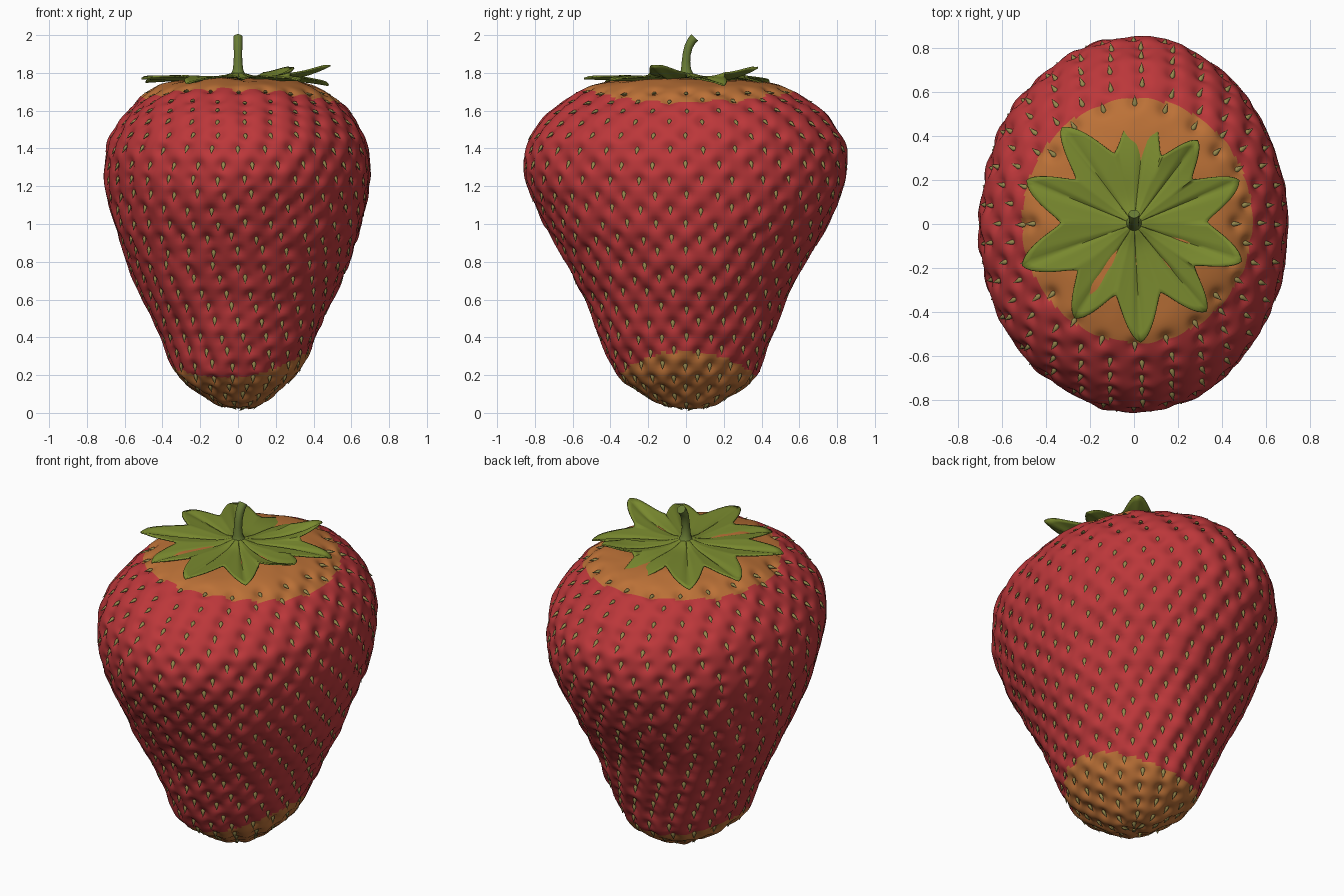
import bpy, bmesh, math, random
from mathutils import Vector, Matrix, noise, kdtree

if "Cube" in bpy.data.objects:
    bpy.data.objects.remove(bpy.data.objects["Cube"])

random.seed(4)
TAU = 2 * math.pi


def material(name, rgb):
    m = bpy.data.materials.new(name)
    m.diffuse_color = (*rgb, 1)
    m.use_nodes = True
    m.node_tree.nodes["Principled BSDF"].inputs["Base Color"].default_value = m.diffuse_color
    return m


RED = material("ripe red", (0.50, 0.038, 0.042))
ORANGE = material("unripe orange", (0.50, 0.165, 0.038))
GREEN = material("leaf green", (0.19, 0.25, 0.028))
STEM = material("stem green", (0.14, 0.20, 0.035))
SEED = material("seed olive", (0.30, 0.25, 0.075))


def finish(bm, name, mats, angle=60):
    bmesh.ops.recalc_face_normals(bm, faces=bm.faces[:])
    me = bpy.data.meshes.new(name)
    bm.to_mesh(me)
    bm.free()
    ob = bpy.data.objects.new(name, me)
    bpy.context.collection.objects.link(ob)
    for m in mats:
        me.materials.append(m)
    bpy.ops.object.select_all(action='DESELECT')
    ob.select_set(True)
    bpy.context.view_layer.objects.active = ob
    bpy.ops.object.shade_smooth_by_angle(angle=math.radians(angle))
    return ob


def skin(bm, rings, closed_start=True, closed_end=True):
    """Join closed rings of vertices; single-vertex ends become fans."""
    for a, b in zip(rings, rings[1:]):
        n = max(len(a), len(b))
        for i in range(n):
            j = (i + 1) % n
            if len(a) == 1:
                bm.faces.new((a[0], b[i], b[j]))
            elif len(b) == 1:
                bm.faces.new((a[i], a[j], b[0]))
            else:
                bm.faces.new((a[i], a[j], b[j], b[i]))


# Fruit profile: half width, half depth, height
PROFILE = [Vector(p) for p in (
    (0, 0, .02), (.10, .13, .035), (.2, .25, .1), (.315, .37, .2), (.41, .455, .4),
    (.495, .53, .6), (.585, .635, .8), (.655, .75, 1.0), (.695, .835, 1.2), (.70, .85, 1.3),
    (.685, .84, 1.42), (.65, .80, 1.5), (.58, .72, 1.6), (.47, .56, 1.7), (.33, .38, 1.75),
    (.15, .17, 1.76), (0, 0, 1.76))]
LAST = len(PROFILE) - 1


def profile(u):
    u = min(max(u, 0), LAST)
    i = min(int(u), LAST - 1)
    t = u - i
    p1, p2 = PROFILE[i], PROFILE[i + 1]
    p0 = PROFILE[i - 1] if i else Vector((-p2.x, -p2.y, p2.z))
    p3 = PROFILE[i + 2] if i + 2 <= LAST else Vector((-p1.x, -p1.y, p1.z))
    return 0.5 * (2 * p1 + (p2 - p0) * t + (2 * p0 - 5 * p1 + 4 * p2 - p3) * t * t
                  + (3 * p1 - p0 - 3 * p2 + p3) * t ** 3)


def surface(u, a):
    p = profile(u)
    return Vector((p.x * math.cos(a), p.y * math.sin(a), p.z))


def frame(u, a):
    """Point, outward normal and uphill direction on the fruit."""
    up = (surface(u + .02, a) - surface(u - .02, a)).normalized()
    side = (surface(u, a + .01) - surface(u, a - .01)).normalized()
    return surface(u, a), side.cross(up).normalized(), up


def lumps(p):
    return 0.014 * noise.noise(p * 3.5) + 0.007 * noise.noise(p * 9)


# Seed positions: staggered rows, evenly spaced along the profile
seeds = []
travelled, row, prev = 0.0, 0, profile(0)
for k in range(1, LAST * 60):
    u = k / 60
    p = profile(u)
    travelled += math.hypot((p.x + p.y - prev.x - prev.y) / 2, p.z - prev.z)
    prev = p
    if travelled < 0.045 + row * 0.082 or (p.z > 1.73):
        continue
    row += 1
    n = max(4, round(math.pi * (p.x + p.y) / (0.115 + 0.035 * min(p.z, 1.3))))
    for i in range(n):
        a = TAU * (i + 0.5 * (row % 2)) / n + random.uniform(-.2, .2) / n
        seeds.append(frame(u + random.uniform(-.06, .06), a))
tree = kdtree.KDTree(len(seeds))
for i, s in enumerate(seeds):
    tree.insert(s[0], i)
tree.balance()

# Fruit body with a dimple round every seed
SIDES, STEPS = 300, 12
bm = bmesh.new()
rings = []
for k in range(LAST * STEPS + 1):
    u = k / STEPS
    ring = []
    for i in range(1 if k in (0, LAST * STEPS) else SIDES):
        if k in (0, LAST * STEPS):
            ring.append(bm.verts.new(surface(u, 0)))
            continue
        p, nrm, _ = frame(u, TAU * i / SIDES)
        dent = sum(math.exp(-(d / .034) ** 2) for _, _, d in tree.find_range(p, .09))
        ring.append(bm.verts.new(p + nrm * (lumps(p) + .006 - .023 * min(dent, 1.1))))
    rings.append(ring)
skin(bm, rings)
for f in bm.faces:
    c = f.calc_center_median()
    top = c.z > 1.4 and math.hypot((c.x - .015) / .525, (c.y - .015) / .555) < 1
    f.material_index = 1 if top or c.z < .19 + .7 * c.x ** 2 + .1 * c.x else 0
finish(bm, "fruit_body", [RED, ORANGE], 180)

# Seeds: teardrops lying in the dimples, pointed end downhill and lifted
bm = bmesh.new()
for p, nrm, up in seeds:
    side = up.cross(nrm)
    axis = (-up + nrm * 0.45).normalized()
    out = side.cross(axis)
    if out.dot(nrm) < 0:
        out = -out
    base = p + nrm * (lumps(p) - .009)
    rings = []
    for t, r in ((-.026, 0), (-.018, .0075), (-.004, .0115), (.012, .007), (.034, 0)):
        angles = [TAU * i / 6 for i in range(6)] if r else [0]
        rings.append([bm.verts.new(base + axis * t + r * (side * math.cos(a) + out * .8 * math.sin(a)))
                      for a in angles])
    skin(bm, rings)
finish(bm, "seeds", [SEED])

# Leafy cap: tip x, y, z for each lobe, anticlockwise; notches between them
TIPS = [(.48, .20, 1.74), (.29, .38, 1.87), (.06, .56, 1.70), (-.33, .44, 1.76), (-.49, .20, 1.76),
        (-.51, -.19, 1.78), (-.27, -.43, 1.75), (.03, -.54, 1.78), (.33, -.40, 1.77), (.49, -.17, 1.86)]
NOTCH, PER = .335, 10
outline = []  # angle, radius, tip height, lobe fraction
polar = [(math.atan2(y, x), math.hypot(x, y), z) for x, y, z in TIPS]
for i, (a, r, z) in enumerate(polar):
    a0, a1 = polar[i - 1][0], polar[(i + 1) % len(polar)][0]
    half_before = ((a - a0) % TAU) / 2
    half_after = ((a1 - a) % TAU) / 2
    for k in range(-PER, PER):
        s = 1 - abs(k) / PER
        f = .6 * s * s * (3 - 2 * s) + .4 * s
        ang = a + (half_before if k < 0 else half_after) * k / PER
        outline.append((ang, NOTCH + (r - NOTCH) * f, z, s))
bm = bmesh.new()
rings = [[bm.verts.new((0, 0, 1.80))]]
RINGS = 14
for k in range(1, RINGS + 1):
    t = k / RINGS
    ring = []
    for ang, rad, ztip, s in outline:
        r = rad * t
        out = max(0, (r - .2) / .34)                     # how far into the lobe
        rib = .010 * math.exp(-((1 - s) / .14) ** 2) * min(1, t * 2)
        z = 1.772 + .028 * math.exp(-(r / .07) ** 2) - rib
        z += (ztip - 1.772) * min(out, 1.1) ** 2 + .012 * (1 - s) * t
        ring.append(bm.verts.new((r * math.cos(ang), r * math.sin(ang), z)))
    rings.append(ring)
skin(bm, rings)
cap = finish(bm, "leaf_cap", [GREEN], 50)
mod = cap.modifiers.new("thickness", 'SOLIDIFY')
mod.thickness = 0.008
mod.offset = 0

# Stem: curved tube flaring at the foot (y, z, radius, tilt)
bm = bmesh.new()
rings = []
for y, z, r, tilt in ((.01, 1.77, .06, 0), (.005, 1.79, .038, 0), (0, 1.82, .027, 0), (0, 1.86, .023, .05),
                      (.004, 1.90, .022, .2), (.014, 1.94, .023, .4), (.030, 1.97, .024, .6),
                      (.046, 1.988, .025, .75)):
    rot = Matrix.Rotation(-tilt, 3, 'X')
    rings.append([bm.verts.new(Vector((0, y, z)) + rot @ Vector((r * math.cos(a), r * math.sin(a), 0)))
                  for a in (TAU * i / 14 for i in range(14))])
skin(bm, rings)
bm.faces.new(rings[0])
bm.faces.new(rings[-1])
finish(bm, "stem", [STEM], 45)
